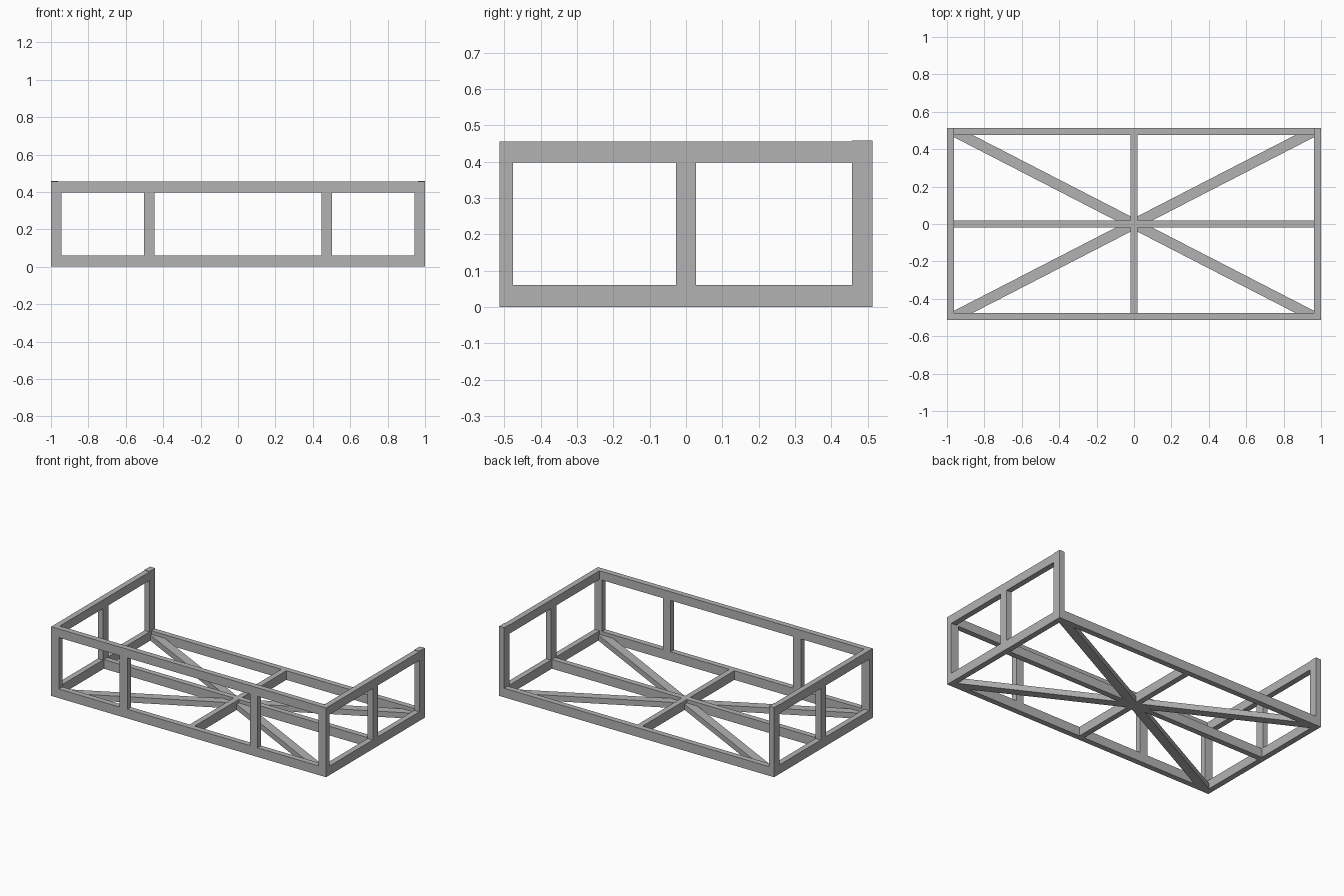
import bpy, bmesh, math
from mathutils import Matrix, Vector

cube = bpy.data.objects.get("Cube")
if cube:
    bpy.data.objects.remove(cube)

steel = bpy.data.materials.new("grey_steel")
steel.use_nodes = True
GREY = (0.45, 0.45, 0.45, 1)
steel.diffuse_color = GREY
steel.node_tree.nodes["Principled BSDF"].inputs["Base Color"].default_value = GREY

X, Y = 1.0, 0.513          # outer half sizes
T, W = 0.037, 0.056        # thin and wide sides of the bar stock
LOW, UNDER, TOP = 0.06, 0.398, 0.455
IX, IY = X - T, Y - T      # inner half sizes


def finish(name, bm):
    mesh = bpy.data.meshes.new(name)
    bmesh.ops.recalc_face_normals(bm, faces=bm.faces)
    bm.to_mesh(mesh)
    bm.free()
    mesh.materials.append(steel)
    obj = bpy.data.objects.new(name, mesh)
    bpy.context.collection.objects.link(obj)


def box(bm, lo, hi):
    lo, hi = Vector(lo), Vector(hi)
    m = Matrix.Translation((lo + hi) / 2) @ Matrix.Diagonal((*(hi - lo), 1))
    bmesh.ops.create_cube(bm, size=1, matrix=m)


def bar(name, lo, hi):
    bm = bmesh.new()
    box(bm, lo, hi)
    finish(name, bm)


def brace(name, sx, sy):
    """Flat diagonal bar, mitred against the frame and the centre beams."""
    bm = bmesh.new()
    box(bm, (-0.2, -W / 2, 0), (1.4, W / 2, T))
    bmesh.ops.rotate(bm, verts=bm.verts, matrix=Matrix.Rotation(math.atan(0.515), 3, 'Z'))
    cuts = [((IX, 0, 0), (1, 0, 0)), ((0, IY, 0), (0, 1, 0)),
            ((T / 2, 0, 0), (-1, 0, 0)), ((0, T / 2, 0), (0, -1, 0))]
    for co, no in cuts:
        geom = bm.verts[:] + bm.edges[:] + bm.faces[:]
        bmesh.ops.bisect_plane(bm, geom=geom, plane_co=co, plane_no=no, clear_outer=True)
        bmesh.ops.holes_fill(bm, edges=bm.edges)
    bmesh.ops.scale(bm, verts=bm.verts, vec=(sx, sy, 1))
    finish(name, bm)


# Base frame and centre cross
bar("front_base_rail", (-X, -Y, 0), (X, -IY, LOW))
bar("back_base_rail", (-IX, IY, 0), (IX, Y, LOW))
bar("long_centre_beam", (-IX, -T / 2, 0), (IX, T / 2, LOW))
for side, s in (("front", -1), ("back", 1)):
    a, b = sorted((s * T / 2, s * IY))
    bar(side + "_cross_beam", (-T / 2, a, 0), (T / 2, b, LOW))

# Front top rail
bar("front_top_rail", (-X, -Y, UNDER), (X, -IY, TOP))

# Parts repeated on both sides
for side, s in (("left", 1), ("right", -1)):
    def pair(name, x0, x1, y0, y1, z0, z1):
        a, b = sorted((s * x0, s * x1))
        bar(side + "_" + name, (a, y0, z0), (b, y1, z1))

    pair("base_rail", IX, X, -IY, Y, 0, LOW)
    pair("top_rail", IX, X, -IY, Y - W, UNDER, TOP)
    pair("back_post", IX, X, Y - W, Y, LOW, 0.458)
    pair("middle_post", IX, X, -W / 2, W / 2, LOW, UNDER)
    pair("front_corner_post", X - W, X, -Y, -IY, LOW, UNDER)
    pair("front_inner_post", 0.446, 0.446 + W, -Y, -IY, LOW, UNDER)
    brace(side + "_front_brace", s, -1)
    brace(side + "_back_brace", s, 1)
